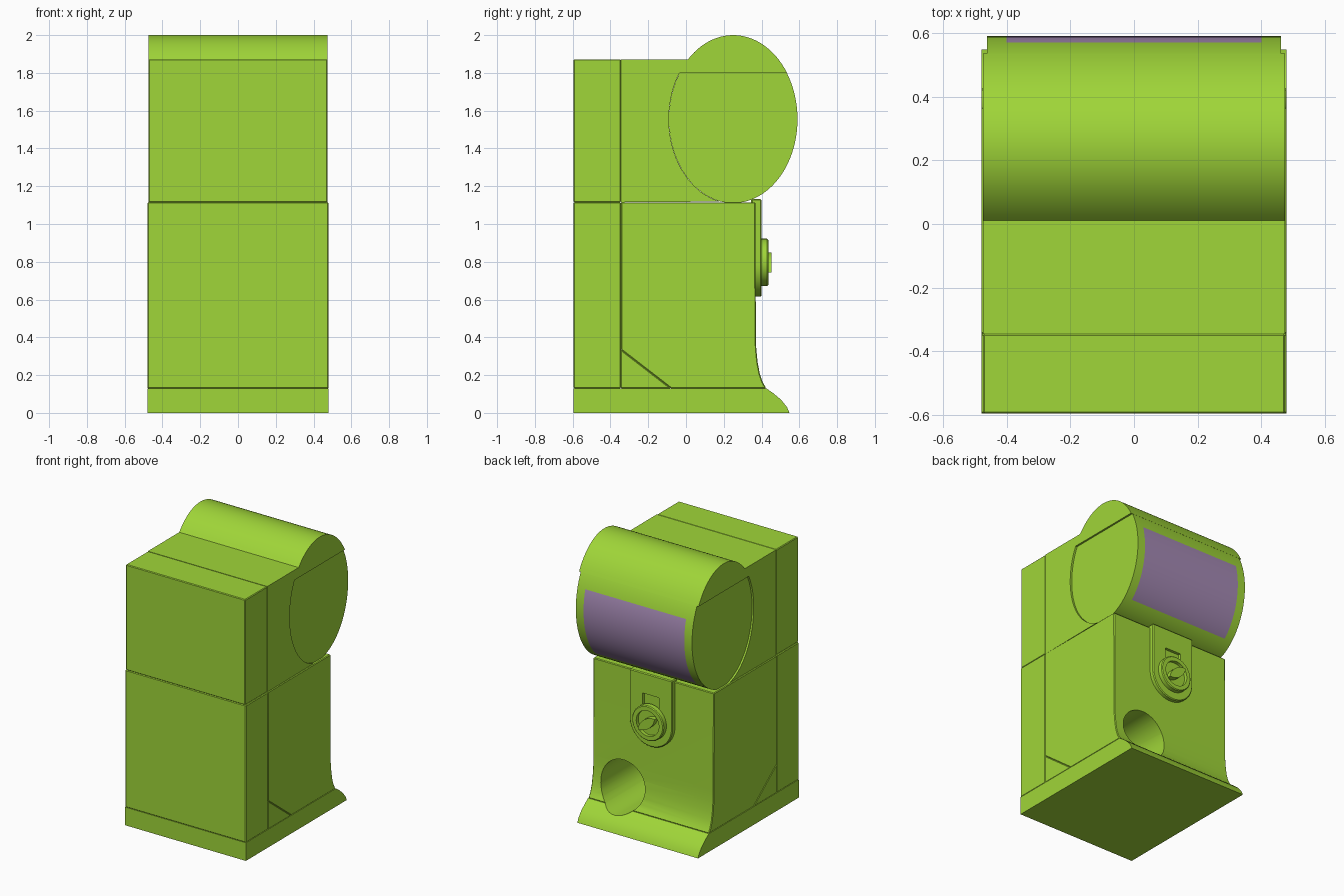
import bpy, bmesh, math

if "Cube" in bpy.data.objects:
    bpy.data.objects.remove(bpy.data.objects["Cube"], do_unlink=True)


def material(name, color):
    m = bpy.data.materials.new(name)
    m.use_nodes = True
    m.diffuse_color = color
    m.node_tree.nodes["Principled BSDF"].inputs["Base Color"].default_value = color
    return m


GREEN = material("lime_green", (0.35, 0.67, 0.04, 1))
PURPLE = material("window_purple", (0.37, 0.25, 0.45, 1))


def arc(cu, cv, ru, rv, start, end, steps):
    """Points on an ellipse between two angles in degrees."""
    out = []
    for i in range(steps + 1):
        a = math.radians(start + (end - start) * i / steps)
        out.append((cu + ru * math.cos(a), cv + rv * math.sin(a)))
    return out


def prism(name, outline, cuts, axis="X", bevel=0.0):
    """Extrude an outline along X (outline is y,z) or Y (outline is x,z)."""
    bm = bmesh.new()
    rings = []
    for c in cuts:
        rings.append([bm.verts.new((c, u, v) if axis == "X" else (u, c, v))
                      for u, v in outline])
    n = len(outline)
    for a, b in zip(rings, rings[1:]):
        for i in range(n):
            j = (i + 1) % n
            bm.faces.new((a[i], a[j], b[j], b[i]))
    bm.faces.new(rings[0])
    bm.faces.new(rings[-1])
    bmesh.ops.recalc_face_normals(bm, faces=bm.faces)
    mesh = bpy.data.meshes.new(name)
    bm.to_mesh(mesh)
    bm.free()
    obj = bpy.data.objects.new(name, mesh)
    bpy.context.collection.objects.link(obj)
    mesh.materials.append(GREEN)
    if bevel:
        mod = obj.modifiers.new("edge", "BEVEL")
        mod.width, mod.segments = bevel, 1
        mod.limit_method, mod.angle_limit = "ANGLE", math.radians(40)
        apply(obj, mod)
    return obj


def activate(obj):
    bpy.ops.object.select_all(action="DESELECT")
    obj.select_set(True)
    bpy.context.view_layer.objects.active = obj


def apply(obj, mod):
    activate(obj)
    bpy.ops.object.modifier_apply(modifier=mod.name)


def cut(cutter, *targets):
    cutter.hide_render = True
    for obj in targets:
        mod = obj.modifiers.new("cut", "BOOLEAN")
        mod.operation, mod.solver, mod.object = "DIFFERENCE", "EXACT", cutter
        apply(obj, mod)
    bpy.data.objects.remove(cutter, do_unlink=True)


FRONT, SEAM = -0.595, -0.345          # front face and vertical panel joint
BASE_TOP, BODY_TOP, ROOF = 0.13, 1.115, 1.872
WIDE, NARROW = (-0.479, 0.479), (-0.474, 0.474)
DY, DZ, RY, RZ = 0.25, 1.555, 0.341, 0.445   # drum ellipse


def box(name, y0, y1, z0, z1, cuts):
    return prism(name, [(y0, z0), (y1, z0), (y1, z1), (y0, z1)], cuts, bevel=0.005)


def drum_angle(z, side):
    a = math.degrees(math.asin((z - DZ) / RZ))
    return a if side > 0 else 180 - a


def drum_arc(a, b, steps):
    return arc(DY, DZ, RY, RZ, a, b, steps)


# Base with a flared foot
base = prism("base", [(FRONT, 0), (0.548, 0), (0.535, 0.03), (0.505, 0.068),
                      (0.465, 0.102), (0.425, BASE_TOP), (FRONT, BASE_TOP)], WIDE)

# Lower body: front panel, rear shell and the corner wedge between them
box("body_front_panel", FRONT, SEAM, BASE_TOP, BODY_TOP, WIDE)
body = prism("body_shell", [(SEAM, 0.335), (-0.08, BASE_TOP), (0.425, BASE_TOP),
                            (0.405, 0.165), (0.39, 0.21), (0.379, 0.27), (0.372, 0.34),
                            (0.37, 0.42), (0.367, BODY_TOP), (SEAM, BODY_TOP)],
             WIDE, bevel=0.005)
prism("corner_wedge", [(SEAM, BASE_TOP), (-0.08, BASE_TOP), (SEAM, 0.335)], WIDE, bevel=0.004)

# Round delivery chute bored into the rear
cut(prism("chute_cutter", arc(0.235, 0.27, 0.175, 0.178, 0, 352.5, 47), (-0.05, 0.8), "Y"),
    body, base)

# Upper housing: front panel, and a rear shell hooded over the drum
box("housing_front_panel", FRONT, SEAM, BODY_TOP, ROOF, NARROW)
LIP = 1.8
hood = [(SEAM, BODY_TOP)]
hood += drum_arc(drum_angle(BODY_TOP + 0.004, -1), drum_angle(LIP, -1), 24)[::1]
hood += drum_arc(drum_angle(LIP, 1), drum_angle(ROOF, -1), 28)
hood += [(SEAM, ROOF)]
prism("housing_hood", hood, NARROW)

# Drum with a painted window on its rear curve
HI, LO = drum_angle(1.705, 1), drum_angle(1.2, 1)
outline = drum_arc(LO, HI, 20) + drum_arc(HI, LO + 360, 64)[1:-1]
drum = prism("drum", [(DY + (y - DY) * 0.998, DZ + (z - DZ) * 0.998) for y, z in outline],
             (-0.461, -0.4, 0.4, 0.461))
drum.data.materials.append(PURPLE)
for f in drum.data.polygons:
    c = f.center
    if abs(c.x) < 0.1 and abs(f.normal.x) < 0.5 and c.y > DY and 1.2 < c.z < 1.705:
        f.material_index = 1

# Coin plate with a rounded bottom and a coin slot
plate = prism("coin_plate", [(0.17, 1.132)] + arc(0, 0.785, 0.17, 0.17, 0, -180, 28)
              + [(-0.17, 1.132)], (0.345, 0.4), "Y", 0.006)
cut(prism("slot_cutter", [(-0.065, 0.86), (0.065, 0.86), (0.065, 0.985), (-0.065, 0.985)],
          (0.38, 0.45), "Y"), plate)

# Turning dial: dished disc with a tilted lens-shaped grip
DIAL_Z = 0.797
dial = prism("dial", arc(0, DIAL_Z, 0.125, 0.125, 0, 352.5, 47), (0.39, 0.436), "Y", 0.006)
cut(prism("dish_cutter", arc(0, DIAL_Z, 0.09, 0.09, 0, 352.5, 47), (0.412, 0.5), "Y"), dial)
tilt = math.radians(142)
lens = arc(0, -0.075, 0.115, 0.1, 42, 138, 8)
lens = [(u, v + 0.008) for u, v in lens] + [(-u, -v - 0.008) for u, v in lens]
grip = [(u * math.cos(tilt) - v * math.sin(tilt),
         DIAL_Z + u * math.sin(tilt) + v * math.cos(tilt)) for u, v in lens]
prism("dial_grip", grip, (0.405, 0.452), "Y")

# Smooth the curves, keep the edges crisp
for obj in bpy.context.scene.objects:
    if obj.type == "MESH":
        activate(obj)
        bpy.ops.object.shade_smooth_by_angle(angle=math.radians(28))
